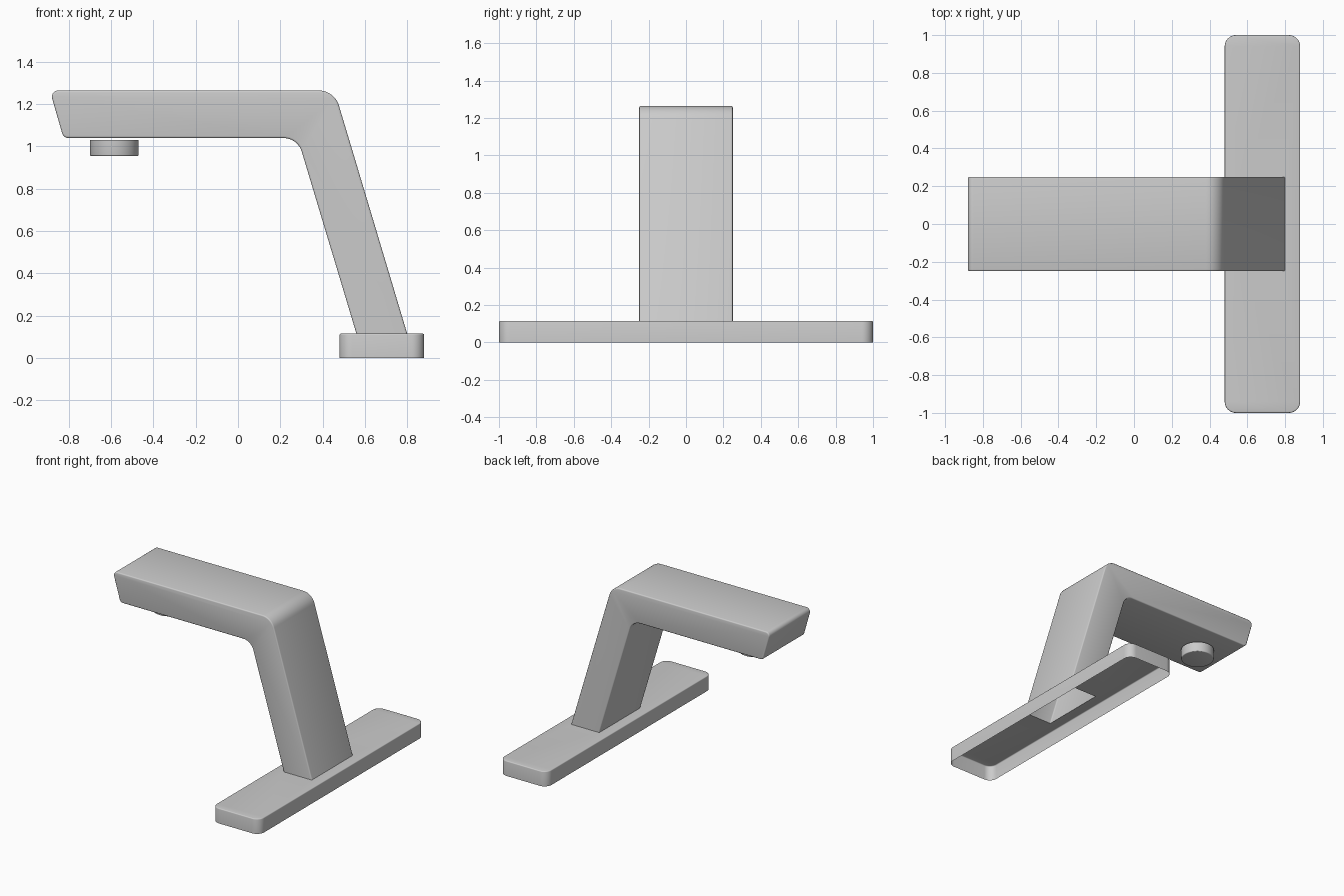
import bpy, bmesh, math
from mathutils import Vector

if "Cube" in bpy.data.objects:
    bpy.data.objects.remove(bpy.data.objects["Cube"])


def fillet(corners, steps=10):
    """Round each (x, y, radius) corner of a closed outline."""
    out, n = [], len(corners)
    for i, (x, y, r) in enumerate(corners):
        p = Vector((x, y))
        if r == 0:
            out.append(p)
            continue
        a = (Vector(corners[i - 1][:2]) - p).normalized()
        b = (Vector(corners[(i + 1) % n][:2]) - p).normalized()
        half = a.angle(b) / 2
        centre = p + (a + b).normalized() * (r / math.sin(half))
        start = (p + a * (r / math.tan(half)) - centre).normalized()
        end = (p + b * (r / math.tan(half)) - centre).normalized()
        sweep = start.angle(end)
        for k in range(steps + 1):
            t = k / steps
            d = (start * math.sin((1 - t) * sweep) + end * math.sin(t * sweep)) / math.sin(sweep)
            out.append(centre + d * r)
    return out


def prism(points, offset):
    """Extrude a closed outline of 3D points; returns bmesh and both caps."""
    bm = bmesh.new()
    cap = bm.faces.new([bm.verts.new(p) for p in points])
    ext = bmesh.ops.extrude_face_region(bm, geom=[cap], use_keep_orig=True)["geom"]
    verts = [g for g in ext if isinstance(g, bmesh.types.BMVert)]
    top = [g for g in ext if isinstance(g, bmesh.types.BMFace)][0]
    bmesh.ops.translate(bm, verts=verts, vec=offset)
    bmesh.ops.recalc_face_normals(bm, faces=bm.faces[:])
    return bm, cap, top


def soften(bm, edges, width):
    bmesh.ops.bevel(bm, geom=list(edges), offset=width, segments=3,
                    profile=0.5, affect='EDGES')


def finish(bm, name):
    me = bpy.data.meshes.new(name)
    bm.to_mesh(me)
    bm.free()
    ob = bpy.data.objects.new(name, me)
    bpy.context.collection.objects.link(ob)
    bpy.ops.object.select_all(action='DESELECT')
    ob.select_set(True)
    bpy.context.view_layer.objects.active = ob
    bpy.ops.object.shade_smooth_by_angle(angle=math.radians(35))
    return ob


DECK = 0.115

# Spout: bent side profile, extruded across y, hollow and open at the foot
profile = fillet([(-0.89, 1.265, 0.03), (0.456, 1.265, 0.10), (0.83, 0.015, 0),
                  (0.59, 0.015, 0), (0.282, 1.04, 0.09), (-0.825, 1.04, 0.03)])
bm, near, far = prism([(p.x, -0.25, p.y) for p in profile], (0, 0.5, 0))
soften(bm, set(near.edges) | set(far.edges), 0.009)
bmesh.ops.bisect_plane(bm, geom=bm.verts[:] + bm.edges[:] + bm.faces[:],
                       plane_co=(0, 0, DECK), plane_no=(0, 0, -1), clear_outer=True)
finish(bm, "spout")

# Base plate: open-bottomed shell with an opening under the spout
outline = fillet([(0.48, -1, 0.06), (0.88, -1, 0.06), (0.88, 1, 0.06), (0.48, 1, 0.06)])
bm, bottom, top = prism([(p.x, p.y, 0) for p in outline], (0, 0, DECK))
soften(bm, top.edges, 0.007)
bottom = min(bm.faces, key=lambda f: f.calc_center_median().z)
top = max(bm.faces, key=lambda f: f.calc_center_median().z)
rim = list(top.edges)
bmesh.ops.delete(bm, geom=[bottom, top], context='FACES_ONLY')
hole = [bm.verts.new((x, y, DECK)) for x, y in
        ((0.563, -0.248), (0.798, -0.248), (0.798, 0.248), (0.563, 0.248))]
rim += [bm.edges.new((hole[i - 1], hole[i])) for i in range(4)]
bmesh.ops.triangle_fill(bm, edges=rim, use_beauty=True, normal=(0, 0, 1))
bmesh.ops.recalc_face_normals(bm, faces=bm.faces[:])
finish(bm, "base_plate")

# Aerator: round outlet just below the spout tip
ring = [(-0.585 + 0.115 * math.cos(a), 0.115 * math.sin(a), 0.955)
        for a in (math.tau * i / 48 for i in range(48))]
bm, low, high = prism(ring, (0, 0, 0.075))
soften(bm, low.edges, 0.006)
finish(bm, "aerator")
